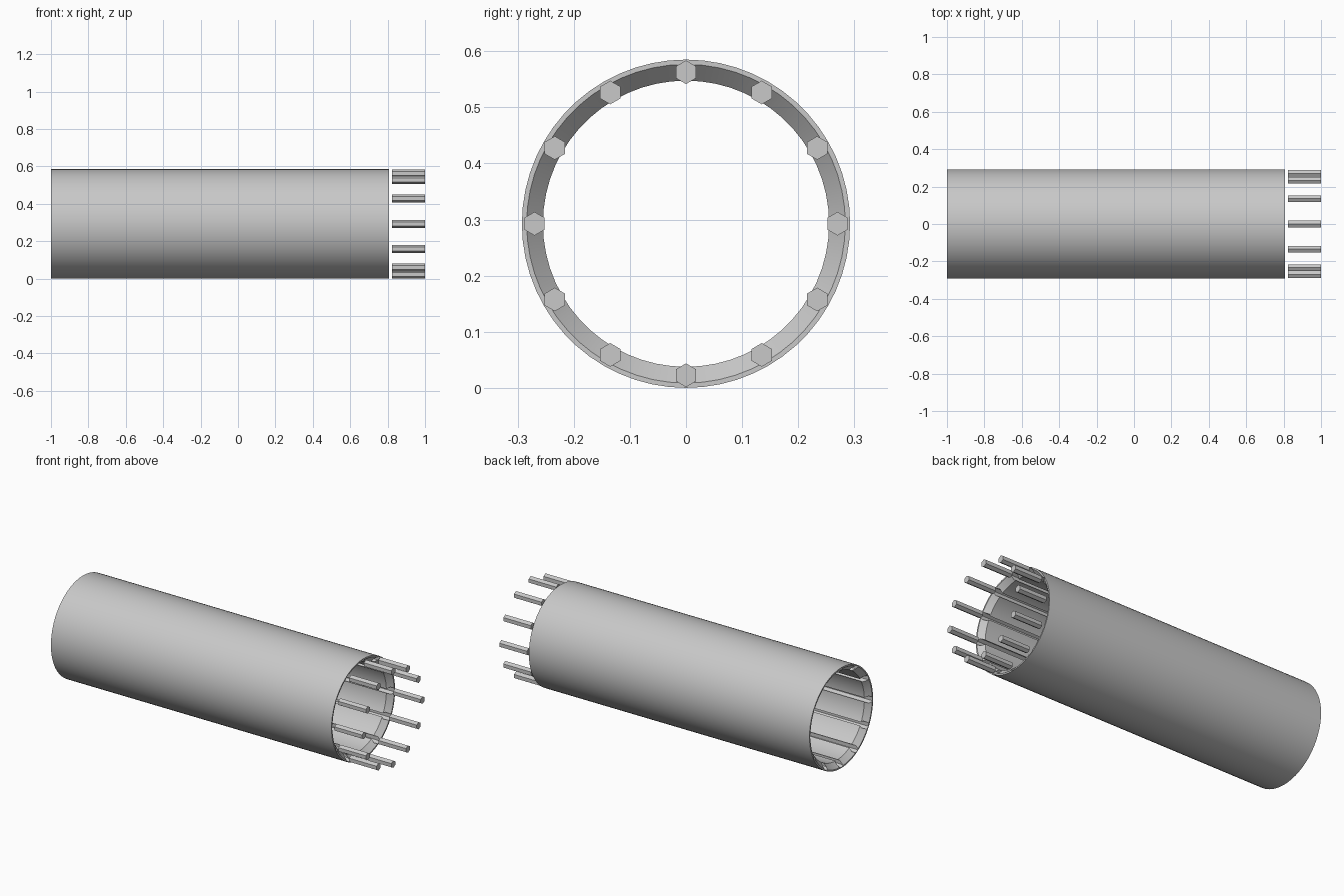
import bpy, bmesh, math
from mathutils import Matrix

cube = bpy.data.objects.get("Cube")
if cube:
    bpy.data.objects.remove(cube, do_unlink=True)

RADIUS = 0.2925
PIN_RING = 0.27
PIN_RADIUS = 0.021
TUBE_START, TUBE_END = -1.0, 0.807
SIDES = 60

grey = bpy.data.materials.new("light_grey")
grey.use_nodes = True
grey.diffuse_color = (0.58, 0.58, 0.58, 1)
grey.node_tree.nodes["Principled BSDF"].inputs["Base Color"].default_value = (0.58, 0.58, 0.58, 1)


def make_object(name, bm):
    bmesh.ops.recalc_face_normals(bm, faces=bm.faces)
    mesh = bpy.data.meshes.new(name)
    bm.to_mesh(mesh)
    bm.free()
    mesh.materials.append(grey)
    obj = bpy.data.objects.new(name, mesh)
    bpy.context.collection.objects.link(obj)
    return obj


def hex_rod(bm, index, start, end):
    """Hexagonal rod along x at one of twelve places, one corner always up."""
    a = index * math.tau / 12
    place = Matrix.Translation(((start + end) / 2, PIN_RING * math.cos(a),
                                RADIUS + PIN_RING * math.sin(a)))
    turn = Matrix.Rotation(math.pi / 2, 4, "Y")
    rod = bmesh.ops.create_cone(bm, cap_ends=True, segments=6, radius1=PIN_RADIUS,
                                radius2=PIN_RADIUS, depth=end - start)
    # put a corner on local x, which the turn sends to vertical
    corner = max(rod["verts"], key=lambda v: v.co.x).co
    spin = Matrix.Rotation(-math.atan2(corner.y, corner.x), 4, "Z")
    bmesh.ops.transform(bm, matrix=place @ turn @ spin, verts=rod["verts"])


# Tube wall: lathed closed profile with a chamfered bore at both ends
bore, lip, chamfer = 0.255, 0.284, 0.03
profile = [(TUBE_START, RADIUS), (TUBE_END, RADIUS), (TUBE_END, lip),
           (TUBE_END - chamfer, bore), (TUBE_START + chamfer, bore), (TUBE_START, lip)]
bm = bmesh.new()
rings = []
for i in range(SIDES):
    a = i * math.tau / SIDES
    rings.append([bm.verts.new((x, r * math.cos(a), RADIUS + r * math.sin(a)))
                  for x, r in profile])
for i, ring in enumerate(rings):
    following = rings[(i + 1) % SIDES]
    for j in range(len(profile)):
        k = (j + 1) % len(profile)
        bm.faces.new((ring[j], ring[k], following[k], following[j]))
tube = make_object("tube", bm)

# Hexagonal channels running the length of the wall
bm = bmesh.new()
for i in range(12):
    hex_rod(bm, i, TUBE_START - 0.1, TUBE_END + 0.1)
cutter = make_object("channel_cutter", bm)
cutter.hide_render = True
cut = tube.modifiers.new("channels", "BOOLEAN")
cut.operation = "DIFFERENCE"
cut.solver = "EXACT"
cut.object = cutter
bpy.context.view_layer.objects.active = tube
bpy.ops.object.modifier_apply(modifier=cut.name)
bpy.data.objects.remove(cutter, do_unlink=True)

# Loose pins lined up with the channels
for i in range(12):
    bm = bmesh.new()
    hex_rod(bm, i, 0.823, 1.0)
    make_object(f"pin_{i + 1}", bm)

# Smooth the round wall, keep the rims and channels sharp
bpy.ops.object.select_all(action="DESELECT")
tube.select_set(True)
bpy.context.view_layer.objects.active = tube
bpy.ops.object.shade_smooth_by_angle(angle=math.radians(30))
